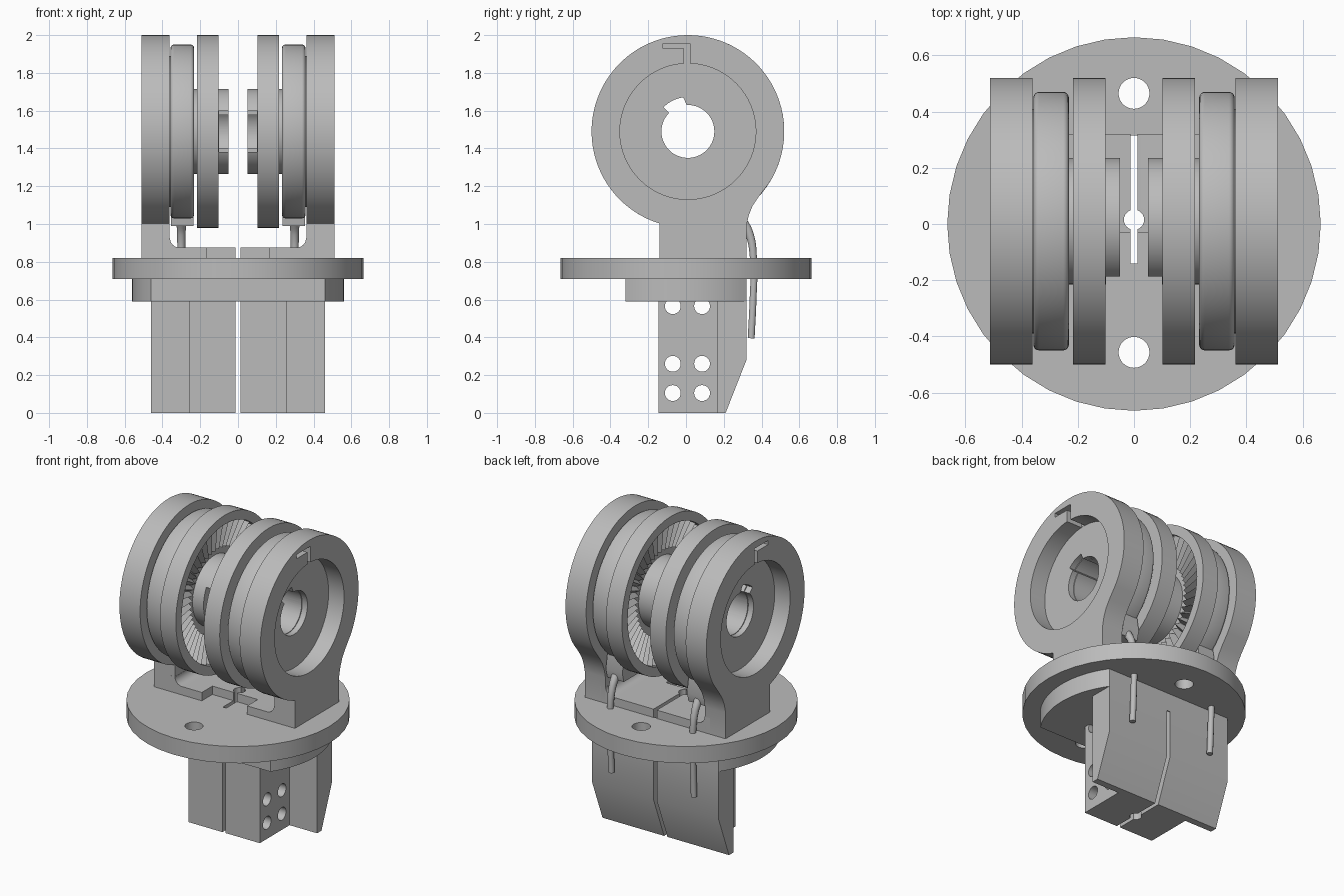
import bpy, bmesh, math
from mathutils import Matrix, Vector

if "Cube" in bpy.data.objects:
    bpy.data.objects.remove(bpy.data.objects["Cube"])

grey = bpy.data.materials.new("plain grey")
grey.use_nodes = True
grey.diffuse_color = (0.5, 0.5, 0.5, 1)
grey.node_tree.nodes["Principled BSDF"].inputs["Base Color"].default_value = (0.5, 0.5, 0.5, 1)

CY, CZ = 0.01, 1.49          # wheel axis
parts = []


def finish(name, bm):
    bmesh.ops.recalc_face_normals(bm, faces=bm.faces[:])
    mesh = bpy.data.meshes.new(name)
    bm.to_mesh(mesh)
    bm.free()
    mesh.materials.append(grey)
    ob = bpy.data.objects.new(name, mesh)
    bpy.context.scene.collection.objects.link(ob)
    parts.append(ob)
    return ob


def prism(name, pts, axis, a, b):
    """Extrude a flat profile along an axis from a to b."""
    place = {"x": lambda p, t: (t, p[0], p[1]),
             "y": lambda p, t: (p[0], t, p[1]),
             "z": lambda p, t: (p[0], p[1], t)}[axis]
    bm = bmesh.new()
    low = [bm.verts.new(place(p, a)) for p in pts]
    high = [bm.verts.new(place(p, b)) for p in pts]
    bm.faces.new(low)
    bm.faces.new(high[::-1])
    for i in range(len(pts)):
        j = (i + 1) % len(pts)
        bm.faces.new((low[i], low[j], high[j], high[i]))
    return finish(name, bm)


def box(name, x, y, z):
    return prism(name, [(x[0], y[0]), (x[1], y[0]), (x[1], y[1]), (x[0], y[1])], "z", *z)


def arc(cx, cy, r, start=0, end=360, n=64):
    return [(cx + r * math.cos(t), cy + r * math.sin(t))
            for t in (math.radians(start + (end - start) * i / n) for i in range(n))]


def lathe(name, prof, n=72):
    """Turn a closed (x, radius) profile around the wheel axis."""
    bm = bmesh.new()
    rings = [[bm.verts.new((x, CY + r * math.cos(math.tau * i / n), CZ + r * math.sin(math.tau * i / n)))
              for x, r in prof] for i in range(n)]
    for i in range(n):
        a, b = rings[i], rings[(i + 1) % n]
        for k in range(len(prof)):
            m = (k + 1) % len(prof)
            bm.faces.new((a[k], a[m], b[m], b[k]))
    return finish(name, bm)


def cut(ob, *cutters):
    """Subtract the cutters and throw them away."""
    for c in cutters:
        mod = ob.modifiers.new("cut", "BOOLEAN")
        mod.operation, mod.solver, mod.object = "DIFFERENCE", "EXACT", c
    bpy.context.view_layer.update()
    deps = bpy.context.evaluated_depsgraph_get()
    mesh = bpy.data.meshes.new_from_object(ob.evaluated_get(deps))
    ob.modifiers.clear()
    ob.data = mesh
    for c in cutters:
        parts.remove(c)
        bpy.data.objects.remove(c)
    return ob


def mirror(ob):
    bm = bmesh.new()
    bm.from_mesh(ob.data)
    bmesh.ops.transform(bm, matrix=Matrix.Scale(-1, 4, Vector((1, 0, 0))), verts=bm.verts[:])
    bmesh.ops.reverse_faces(bm, faces=bm.faces[:])
    finish(ob.name.replace("left", "right"), bm)


def bore():
    """Round shaft hole with a keyway."""
    pts = arc(CY, CZ, 0.14, 135, 458, 56) + arc(CY, CZ, 0.182, 98, 135, 8)
    pts.append((CY + 0.182 * math.cos(math.radians(135)), CZ + 0.182 * math.sin(math.radians(135))))
    return prism("bore", pts, "x", -0.1, 0.7)


def cable_hole():
    return prism("cable_hole", arc(0, 0.015, 0.036, n=24), "z", -0.1, 1.2)


def slit():
    return box("slit", (-0.012, 0.012), (-0.14, 0.315), (-0.1, 1.2))


# round flange with two bolt holes, and the flat-sided boss below it
flange = prism("flange", arc(0, 0, 0.665, n=40), "z", 0.71, 0.82)
cut(flange, slit(), cable_hole(),
    *[prism("bolt_hole", arc(0, y, 0.055, n=32), "z", 0.6, 0.9) for y in (-0.457, 0.465)])
corner = math.degrees(math.asin(0.32 / 0.56))
boss_pts = arc(0, 0, 0.56, -corner, corner, 20) + arc(0, 0, 0.56, 180 - corner, 180 + corner, 20)
boss_pts.insert(20, (0.46, 0.32))
boss_pts.append((-0.46, -0.32))
cut(prism("boss", boss_pts, "z", 0.59, 0.712), slit(), cable_hole())

# lower foot: drilled front block and chamfered back plate
front_foot = box("left_front_foot", (0.012, 0.26), (-0.145, 0.165), (0, 0.6))
cut(front_foot, cable_hole(), *[prism("drill", arc(y, z, 0.042, n=24), "x", -0.1, 0.5)
                                for y in (-0.07, 0.085) for z in (0.105, 0.26, 0.565)])
prism("left_back_foot", [(0.165, 0), (0.21, 0), (0.32, 0.28), (0.32, 0.6), (0.165, 0.6)],
      "x", 0.012, 0.46)

# ledge with a filleted inner corner and a front notch
ledge = prism("left_ledge", [(0.012, 0.82), (0.4, 0.82), (0.4, 0.925)]
              + arc(0.31, 0.925, 0.05, 0, -90, 8) + [(0.31, 0.875), (0.012, 0.875)],
              "y", -0.14, 0.32)
cut(ledge, cable_hole(), box("notch", (-0.1, 0.165), (-0.3, -0.03), (0.7, 1)))

# cheek: round plate on a neck, with recess, keyed bore and hooked slot
outline = arc(CY, CZ, 0.51, 253, -33.5, 72)
outline += [(0.435, 1.21), (0.385, 1.145), (0.352, 1.095), (0.332, 1.045), (0.32, 0.99),
            (0.32, 0.82), (-0.14, 0.82)]
cheek = prism("left_cheek", outline, "x", 0.362, 0.512)
hook = [(-0.01, 1.8), (0.022, 1.8), (0.022, 1.955), (-0.122, 1.955), (-0.122, 1.928), (-0.01, 1.928)]
cut(cheek, prism("recess", arc(CY, CZ, 0.36), "x", 0.4, 0.7),
    prism("hook_slot", hook, "x", 0.401, 0.7), bore())

# middle ring with rounded rims
ring = [(0.232, 0.1)] + [(x, 0.44 + r - 0.0) for x, r in arc(0.252, 0, 0.02, 180, 90, 5)]
ring += [(0.252, 0.46)] + [(x, 0.44 + r) for x, r in arc(0.338, 0, 0.02, 90, 0, 5)]
ring += [(0.358, 0.44), (0.358, 0.1)]
cut(lathe("left_middle_ring", ring), bore())
lathe("left_ring_spacer", [(0.352, 0.2), (0.352, 0.4), (0.368, 0.4), (0.368, 0.2)])

# cable lug under the ring
prism("left_cable_lug", [(0.12, 1.1), (0.14, 0.99), (0.31, 0.99), (0.325, 1.05), (0.3, 1.2), (0.15, 1.2)],
      "x", 0.235, 0.355)

# bevel gear wheel with hub
gear = lathe("left_gear_wheel", [(0.24, 0.1), (0.24, 0.225), (0.217, 0.225), (0.217, 0.51),
                                 (0.102, 0.51), (0.102, 0.45), (0.18, 0.45), (0.18, 0.225),
                                 (0.05, 0.225), (0.05, 0.1)])
cut(gear, bore(), box("jaw", (0, 0.1), (-0.4, -0.1), (1.38, 1.6)))

# radial wedge teeth inside the gear wheel
TEETH = 48
bm = bmesh.new()
for i in range(TEETH):
    mid = math.tau * i / TEETH
    half = math.pi / TEETH
    ends = []
    for r, crest in ((0.275, 0.145), (0.452, 0.115)):
        ends.append([bm.verts.new((x, CY + r * math.cos(a), CZ + r * math.sin(a)))
                     for x, a in ((0.182, mid - half), (crest, mid), (0.182, mid + half))])
    a, b = ends
    bm.faces.new(a)
    bm.faces.new(b[::-1])
    for k in range(3):
        m = (k + 1) % 3
        bm.faces.new((a[k], a[m], b[m], b[k]))
finish("left_gear_teeth", bm)

# right side copies
for ob in [p for p in parts if p.name.startswith("left")]:
    mirror(ob)

# smooth round walls, crisp corners
bpy.ops.object.select_all(action="DESELECT")
for ob in parts:
    ob.select_set(True)
bpy.context.view_layer.objects.active = parts[0]
bpy.ops.object.shade_smooth_by_angle(angle=math.radians(25))

# cables running down behind the neck
for side, x in (("left", 0.3), ("right", -0.3)):
    curve = bpy.data.curves.new(side + "_cable", "CURVE")
    curve.dimensions = "3D"
    curve.bevel_depth = 0.019
    curve.bevel_resolution = 3
    curve.use_fill_caps = True
    spline = curve.splines.new("BEZIER")
    path = [(0.29, 1.03, 1.4), (0.335, 0.95, 1.2), (0.358, 0.8, 1), (0.355, 0.6, 1), (0.345, 0.395, 1)]
    spline.bezier_points.add(len(path) - 1)
    for p, (y, z, radius) in zip(spline.bezier_points, path):
        p.co = (x, y, z)
        p.radius = radius
        p.handle_left_type = p.handle_right_type = "AUTO"
    curve.materials.append(grey)
    bpy.context.scene.collection.objects.link(bpy.data.objects.new(side + "_cable", curve))
